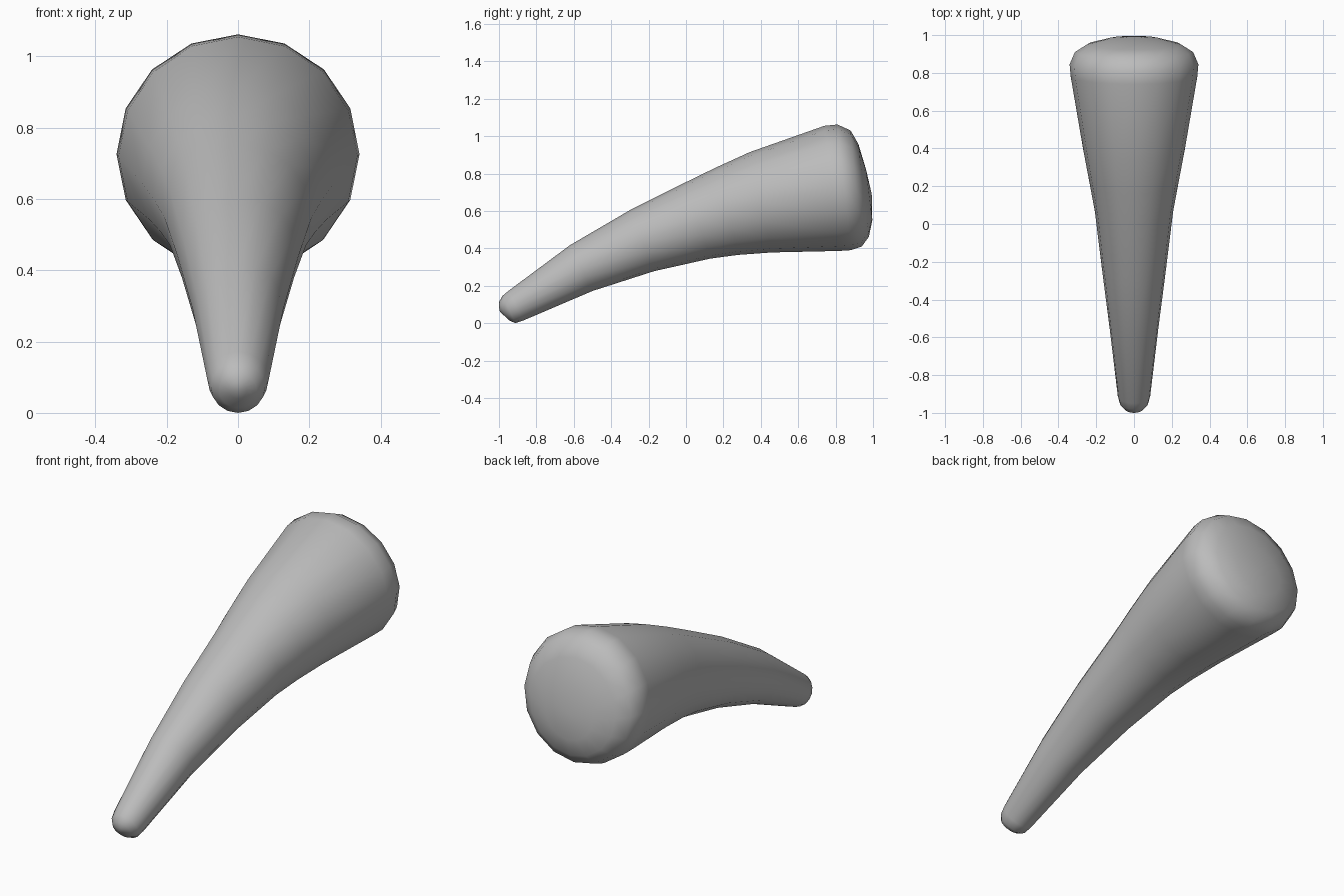
import bpy, bmesh, math
from mathutils import Vector

cube = bpy.data.objects.get("Cube")
if cube:
    bpy.data.objects.remove(cube, do_unlink=True)

SIDES = 16

# Cross-sections from tip to butt: top (y, z), bottom (y, z), half width
RINGS = [
    (-1.0, .085, -.972, .04, .025),
    (-1.0, .112, -.945, .014, .053),
    (-.982, .145, -.912, 0, .076),
    (-.95, .172, -.87, .014, .086),
    (-.62, .417, -.50, .172, .128),
    (-.30, .604, -.17, .278, .17),
    (0, .754, .13, .345, .207),
    (.16, .832, .28, .365, .236),
    (.34, .914, .46, .378, .27),
    (.74, 1.055, .82, .386, .335),
    (.81, 1.062, .88, .39, .341),
    (.88, 1.03, .94, .41, .313),
    (.922, .957, .978, .462, .25),
    (.962, .824, .996, .55, .14),
]

# Horn body: elliptical sections lofted along the curve
bm = bmesh.new()
loops = []
for ty, tz, by, bz, width in RINGS:
    top, bottom = Vector((0, ty, tz)), Vector((0, by, bz))
    centre, up = (top + bottom) / 2, (top - bottom) / 2
    side = Vector((width, 0, 0))
    angles = [2 * math.pi * i / SIDES for i in range(SIDES)]
    loops.append([bm.verts.new(centre + up * math.cos(a) + side * math.sin(a))
                  for a in angles])
for a, b in zip(loops, loops[1:]):
    for i in range(SIDES):
        j = (i + 1) % SIDES
        bm.faces.new((a[i], a[j], b[j], b[i]))

# Rounded ends close on a single point
for loop, pole in ((loops[0], (0, -.995, .06)), (loops[-1], (0, .993, .69))):
    tip = bm.verts.new(pole)
    for i in range(SIDES):
        bm.faces.new((loop[i], loop[(i + 1) % SIDES], tip))
bmesh.ops.recalc_face_normals(bm, faces=bm.faces)
for face in bm.faces:
    face.smooth = True

mesh = bpy.data.meshes.new("horn")
bm.to_mesh(mesh)
bm.free()
horn = bpy.data.objects.new("horn", mesh)
bpy.context.collection.objects.link(horn)

# Plain grey surface
grey = bpy.data.materials.new("plain_grey")
grey.use_nodes = True
colour = (.5, .5, .5, 1)
grey.diffuse_color = colour
for node in grey.node_tree.nodes:
    if node.type == 'BSDF_PRINCIPLED':
        node.inputs["Base Color"].default_value = colour
mesh.materials.append(grey)
